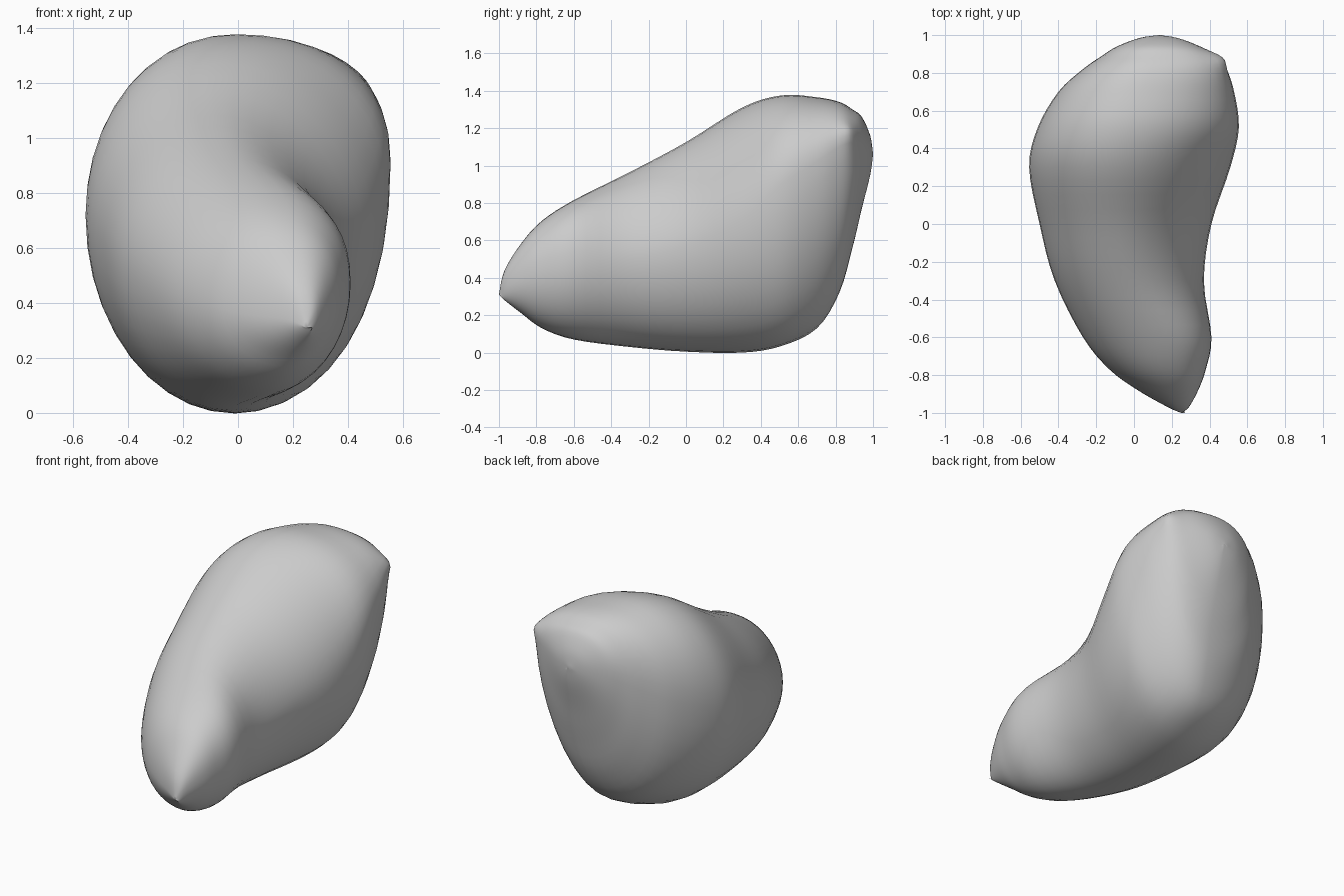
import bpy
import bmesh
import math
from mathutils import Vector

default_cube = bpy.data.objects.get("Cube")
if default_cube:
    bpy.data.objects.remove(default_cube, do_unlink=True)

SIDES = 40
STEPS = 4

# Body sections from front to back:
# y, left edge, right edge, bottom, top, ridge x, height of left and right bulges
sections = [
    (-1, .25, .25, .31, .31, .25, .31, .31),
    (-.97, .18, .29, .28, .44, .23, .34, .36),
    (-.88, .02, .34, .21, .585, .2, .36, .4),
    (-.77, -.13, .38, .13, .705, .15, .4, .44),
    (-.6, -.27, .41, .07, .815, .09, .45, .47),
    (-.3, -.42, .37, .03, .965, -.03, .54, .5),
    (0, -.5, .41, .005, 1.125, -.08, .63, .57),
    (.3, -.555, .51, 0, 1.31, -.07, .72, .71),
    (.51, -.51, .555, .035, 1.375, -.02, .8, .9),
    (.7, -.4, .53, .13, 1.365, .04, .87, 1.02),
    (.82, -.27, .49, .32, 1.34, .09, .95, 1.1),
    (.89, -.17, .44, .56, 1.3, .12, 1, 1.12),
    (.94, -.09, .35, .77, 1.26, .13, 1.04, 1.11),
    (.985, .03, .23, .95, 1.16, .13, 1.06, 1.08),
    (1, .13, .13, 1.06, 1.06, .13, 1.06, 1.06),
]


def smooth_row(index, t):
    """Blend between neighbouring sections with a smooth spline."""
    last = len(sections) - 1
    picks = [sections[max(0, min(last, index + k))] for k in (-1, 0, 1, 2)]
    return [
        b + t / 2 * (c - a + t * (2*a - 5*b + 4*c - d + t * (3*(b - c) + d - a)))
        for a, b, c, d in zip(*picks)
    ]


def ramp(value, start, end):
    """Rise smoothly from 0 at start to 1 at end."""
    t = max(0, min(1, (value - start) / (end - start)))
    return t * t * (3 - 2 * t)


def ring_points(row):
    """Four quarter curves joining the ridge, sides and underside."""
    y, left, right, bottom, top, ridge, left_z, right_z = row
    saddle = math.exp(-((y + .12) / .28) ** 2)
    front = ramp(y, -.35, -.65)
    middle = ramp(y, .2, .6)
    back = ramp(y, .5, .85)
    keel = (left + right) / 2 + .02
    # Below 1 a quarter is fuller than an ellipse, above 1 it is flatter
    powers = {
        ("top", "right"): 1 + .12 * saddle - .14 * front - .06 * middle - .04 * back,
        ("top", "left"): 1 - .05 * middle - .04 * back,
        ("low", "right"): 1 - .06 * middle + .18 * back,
        ("low", "left"): 1 - .07 * middle,
    }
    points = []
    for k in range(SIDES):
        angle = math.tau * k / SIDES
        s, c = math.sin(angle), math.cos(angle)
        mid_x, edge_z, level = (ridge, top, "top") if c >= 0 else (keel, bottom, "low")
        mid_z, edge_x, side = (right_z, right, "right") if s >= 0 else (left_z, left, "left")
        power = powers[level, side]
        points.append(Vector((mid_x + (edge_x - mid_x) * abs(s) ** power, y,
                              mid_z + (edge_z - mid_z) * abs(c) ** power)))
    return points


# Loft the body
bm = bmesh.new()
rows = [smooth_row(i, j / STEPS)
        for i in range(len(sections) - 1) for j in range(STEPS)]
rows.append(sections[-1])
rings = [[bm.verts.new(p) for p in ring_points(row)] for row in rows]
for near, far in zip(rings, rings[1:]):
    for k in range(SIDES):
        n = (k + 1) % SIDES
        bm.faces.new((near[k], near[n], far[n], far[k]))
bmesh.ops.remove_doubles(bm, verts=bm.verts, dist=.001)

# Pinched back corner
corner = Vector((.45, .86, 1.17))
for vert in bm.verts:
    pinch = 1 - (vert.co - corner).length / .12
    if pinch > 0:
        vert.co += Vector((.025, .01, .01)) * pinch ** 2
bmesh.ops.recalc_face_normals(bm, faces=bm.faces)

mesh = bpy.data.meshes.new("bean_body")
bm.to_mesh(mesh)
bm.free()
body = bpy.data.objects.new("bean_body", mesh)
bpy.context.collection.objects.link(body)

# Plain grey surface
grey = bpy.data.materials.new("light_grey")
grey.use_nodes = True
colour = (.6, .6, .6, 1)
grey.diffuse_color = colour
grey.node_tree.nodes["Principled BSDF"].inputs["Base Color"].default_value = colour
mesh.materials.append(grey)

bpy.ops.object.select_all(action="DESELECT")
body.select_set(True)
bpy.context.view_layer.objects.active = body
bpy.ops.object.shade_smooth_by_angle(angle=math.radians(50))
